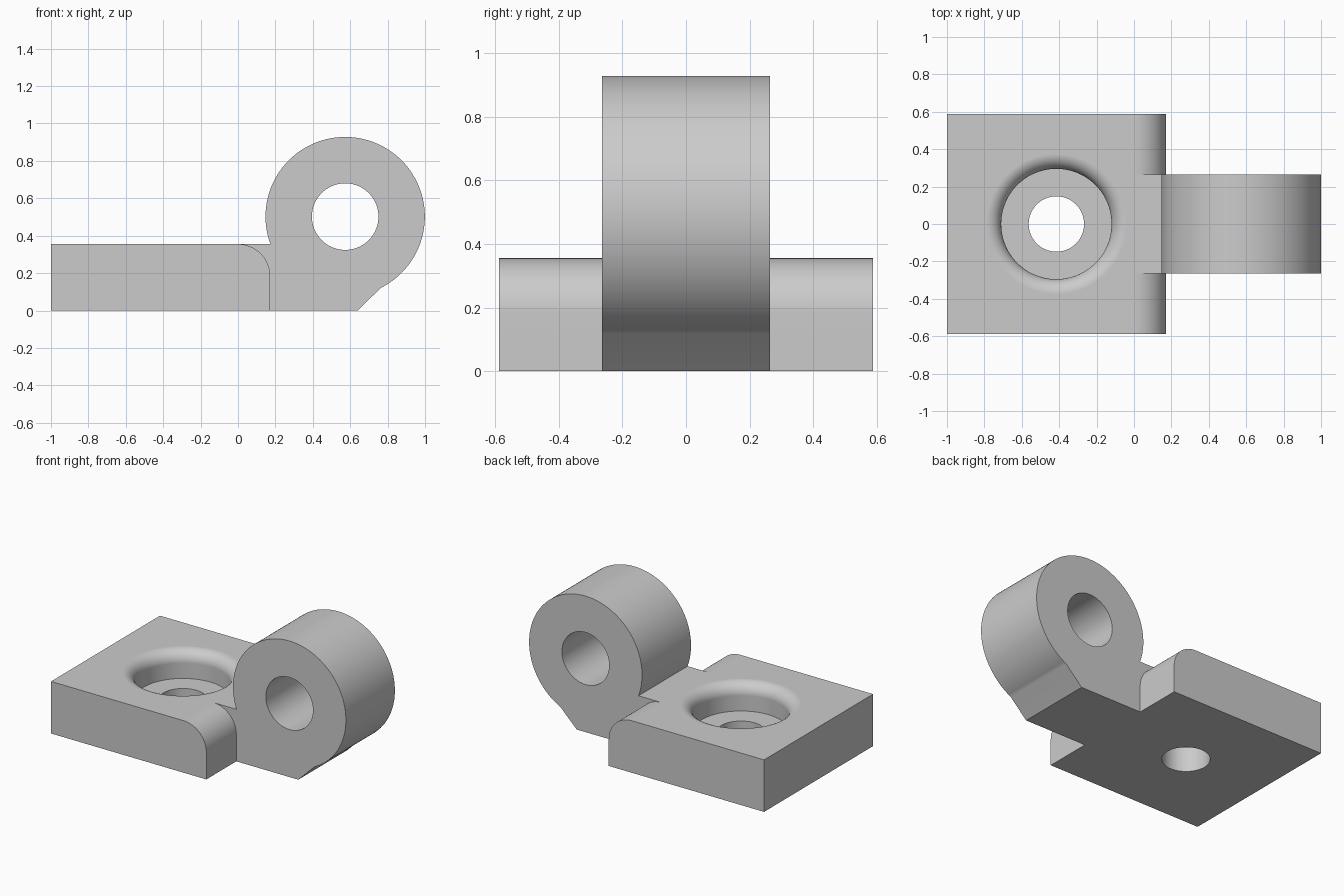
import bpy, bmesh, math
from math import cos, sin, pi, radians

if "Cube" in bpy.data.objects:
    bpy.data.objects.remove(bpy.data.objects["Cube"], do_unlink=True)

PLATE_TOP, PLATE_END, PLATE_HALF = 0.355, 0.172, 0.587
ROUND = 0.172
EYE_X, EYE_Z, EYE_R, BORE_R, EYE_HALF = 0.573, 0.502, 0.426, 0.178, 0.264
SCREW_X, SCREW_R, HEAD_R, SEAT_Z, LIP = -0.415, 0.148, 0.295, 0.17, 0.08


def arc(cx, cz, r, start, end, n):
    """Points on an arc, angles in radians."""
    return [(cx + r * cos(start + (end - start) * i / n),
             cz + r * sin(start + (end - start) * i / n)) for i in range(n + 1)]


def finish(name, bm):
    bmesh.ops.remove_doubles(bm, verts=bm.verts, dist=1e-5)
    bmesh.ops.recalc_face_normals(bm, faces=bm.faces)
    mesh = bpy.data.meshes.new(name)
    bm.to_mesh(mesh)
    bm.free()
    obj = bpy.data.objects.new(name, mesh)
    bpy.context.collection.objects.link(obj)
    return obj


def extrude_profile(name, points, half):
    """Extrude an x-z outline symmetrically along y."""
    bm = bmesh.new()
    face = bm.faces.new([bm.verts.new((x, -half, z)) for x, z in points])
    out = bmesh.ops.extrude_face_region(bm, geom=[face])
    moved = [g for g in out["geom"] if isinstance(g, bmesh.types.BMVert)]
    bmesh.ops.translate(bm, verts=moved, vec=(0, 2 * half, 0))
    return finish(name, bm)


def revolve_profile(name, points, x):
    """Spin an r-z outline about a vertical axis at x."""
    bm = bmesh.new()
    verts = [bm.verts.new((x + r, 0, z)) for r, z in points]
    edges = [bm.edges.new(pair) for pair in zip(verts, verts[1:])]
    bmesh.ops.spin(bm, geom=verts + edges, cent=(x, 0, 0), axis=(0, 0, 1),
                   angle=2 * pi, steps=96, use_duplicate=False)
    return finish(name, bm)


def combine(target, tool, operation):
    mod = target.modifiers.new(operation.title(), "BOOLEAN")
    mod.operation, mod.solver, mod.object = operation, "EXACT", tool
    bpy.context.view_layer.objects.active = target
    bpy.ops.object.modifier_apply(modifier=mod.name)
    bpy.data.objects.remove(tool, do_unlink=True)


# Mounting plate with a rounded top edge
plate = [(-1, 0), (PLATE_END, 0)]
plate += arc(PLATE_END - ROUND, PLATE_TOP - ROUND, ROUND, 0, pi / 2, 20)
plate += [(-1, PLATE_TOP)]
bracket = extrude_profile("hinge_bracket", plate, PLATE_HALF)

# Knuckle: round eye, chamfered foot and a tab that runs into the plate
end_angle = pi + math.asin((EYE_Z - PLATE_TOP) / EYE_R)
knuckle = [(-0.03, 0), (0.64, 0)]
knuckle += arc(EYE_X, EYE_Z, EYE_R, radians(-63.5), end_angle, 96)
knuckle += [(-0.03, PLATE_TOP)]
combine(bracket, extrude_profile("knuckle", knuckle, EYE_HALF), "UNION")

# Pin bore through the eye
bore = arc(EYE_X, EYE_Z, BORE_R, 0, 2 * pi, 72)[:-1]
combine(bracket, extrude_profile("pin_bore", bore, 1), "DIFFERENCE")

# Screw hole with a counterbore and a rounded lip
hole = [(0, -0.2), (SCREW_R, -0.2), (SCREW_R, SEAT_Z), (HEAD_R, SEAT_Z)]
hole += arc(HEAD_R + LIP, PLATE_TOP - LIP, LIP, pi, pi / 2, 12)
hole += [(HEAD_R + LIP, 0.5), (0, 0.5)]
combine(bracket, revolve_profile("screw_hole", hole, SCREW_X), "DIFFERENCE")

# Plain grey finish
grey = bpy.data.materials.new("plain_grey")
grey.use_nodes = True
colour = (0.6, 0.6, 0.6, 1)
grey.diffuse_color = colour
grey.node_tree.nodes["Principled BSDF"].inputs["Base Color"].default_value = colour
bracket.data.materials.clear()
bracket.data.materials.append(grey)
for face in bracket.data.polygons:
    face.material_index = 0

# Smooth curves, crisp edges and clean flats
bpy.ops.object.select_all(action="DESELECT")
bracket.select_set(True)
bpy.context.view_layer.objects.active = bracket
bpy.ops.object.shade_smooth_by_angle(angle=radians(25))
weighted = bracket.modifiers.new("Weighted normals", "WEIGHTED_NORMAL")
weighted.keep_sharp = True
